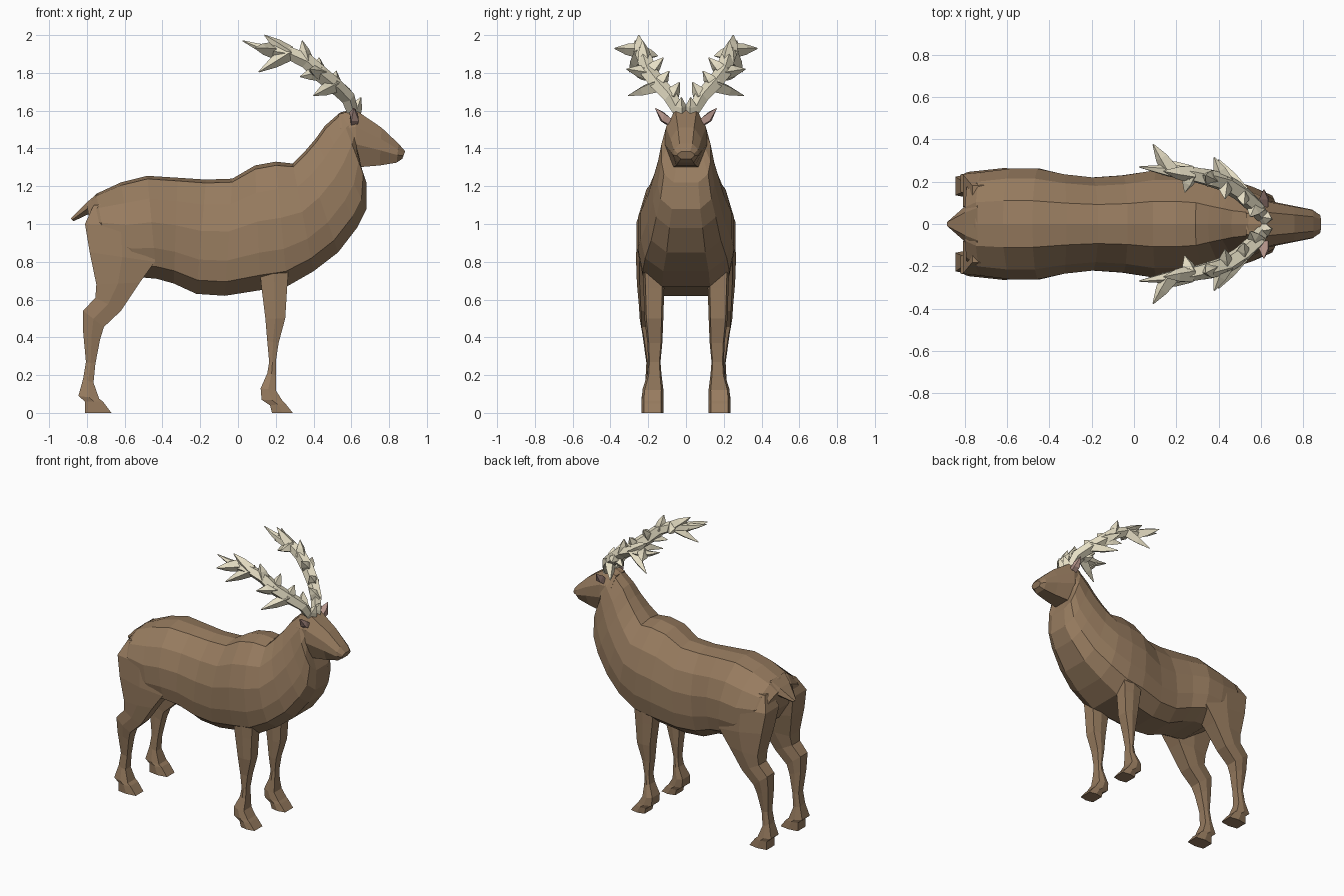
import bpy, bmesh, math
from mathutils import Vector


def material(name, rgb):
    m = bpy.data.materials.new(name)
    m.diffuse_color = (*rgb, 1)
    return m


FUR = material("fur", (0.31, 0.20, 0.115))
HORN = material("horn", (0.80, 0.74, 0.56))
PINK = material("ear_pink", (0.45, 0.29, 0.25))


def add_loft(bm, rings):
    rows = [[bm.verts.new(p) for p in ring] for ring in rings]
    n = len(rows[0])
    for a, b in zip(rows, rows[1:]):
        for i in range(n):
            j = (i + 1) % n
            bm.faces.new((a[i], a[j], b[j], b[i]))
    bm.faces.new(rows[0])
    bm.faces.new(rows[-1])


def finish(name, bm, mat, mirror=False):
    bmesh.ops.recalc_face_normals(bm, faces=bm.faces)
    me = bpy.data.meshes.new(name)
    bm.to_mesh(me)
    bm.free()
    me.materials.append(mat)
    ob = bpy.data.objects.new(name, me)
    bpy.context.collection.objects.link(ob)
    if mirror:
        ob.modifiers.new("mirror", 'MIRROR').use_axis = (False, True, False)
    return ob


def loft(name, rings, mat, mirror=False):
    bm = bmesh.new()
    add_loft(bm, rings)
    return finish(name, bm, mat, mirror)


def slab_ring(sec, half):
    # ring hung between a top point and a bottom point, symmetric in y
    xt, zt, xb, zb, w = sec
    right = [(xt + (xb - xt) * t, w * f, zt + (zb - zt) * t) for t, f in half]
    left = [(x, -y, z) for x, y, z in reversed(right)]
    return right + left[:-1] if half[0][1] == 0 else right + left


def leg_ring(sec):
    # six-sided ring between a back point and a front point
    xb, zb, xf, zf, y0, y1 = sec
    ring = []
    for t, s in ((0, .1), (0, .9), (.5, 1), (1, .9), (1, .1), (.5, 0)):
        ring.append((xb + (xf - xb) * t, y0 + (y1 - y0) * s, zb + (zf - zb) * t))
    return ring


# body and neck
body_half = [(0, 0), (.03, .42), (.22, .82), (.45, 1), (.70, 1), (.88, .90), (1, .5)]
body = [
    (-.80, 1.10, -.775, .95, .19),
    (-.75, 1.16, -.69, .82, .245),
    (-.62, 1.22, -.54, .72, .262),
    (-.48, 1.255, -.43, .71, .262),
    (-.32, 1.245, -.34, .685, .235),
    (-.17, 1.235, -.22, .63, .22),
    (-.03, 1.24, -.07, .62, .23),
    (.09, 1.31, .12, .65, .255),
    (.20, 1.33, .26, .67, .255),
    (.29, 1.32, .40, .75, .24),
    (.35, 1.38, .53, .85, .205),
    (.41, 1.45, .63, .98, .175),
    (.46, 1.52, .68, 1.08, .15),
    (.54, 1.59, .68, 1.22, .13),
    (.60, 1.605, .64, 1.32, .10),
]
loft("body", [slab_ring(s, body_half) for s in body], FUR)

# head
head_half = [(0, .5), (.3, .95), (.6, 1), (1, .6)]
head = [
    (.53, 1.58, .56, 1.34, .10),
    (.62, 1.605, .63, 1.30, .112),
    (.76, 1.51, .75, 1.31, .086),
    (.85, 1.425, .84, 1.325, .068),
    (.885, 1.385, .87, 1.345, .045),
]
loft("head", [slab_ring(s, head_half) for s in head], FUR)

# tail
tail_half = [(0, .6), (.5, 1), (1, .6)]
tail = [(-.74, 1.165, -.74, 1.08, .13), (-.80, 1.115, -.785, 1.055, .09),
        (-.885, 1.03, -.87, 1.015, .015)]
loft("tail", [slab_ring(s, tail_half) for s in tail], FUR)

# hind legs
hind = [
    (-.765, 1.10, -.50, 1.12, .10, .19),
    (-.81, 1.0, -.43, .98, .06, .255),
    (-.785, .85, -.44, .80, .08, .265),
    (-.75, .68, -.52, .69, .115, .26),
    (-.755, .61, -.62, .54, .135, .25),
    (-.82, .54, -.71, .455, .14, .245),
    (-.82, .43, -.73, .39, .145, .23),
    (-.805, .27, -.755, .26, .145, .21),
    (-.82, .18, -.765, .16, .14, .215),
    (-.845, .09, -.735, .075, .125, .235),
    (-.81, .06, -.715, .06, .125, .235),
    (-.81, 0, -.67, 0, .125, .235),
]
loft("hind_legs", [leg_ring(s) for s in hind], FUR, True)

# front legs
front = [
    (.11, .80, .27, .80, .115, .23),
    (.125, .66, .26, .66, .115, .225),
    (.145, .50, .25, .50, .12, .22),
    (.155, .38, .215, .37, .125, .205),
    (.165, .27, .20, .27, .135, .20),
    (.155, .21, .20, .20, .13, .205),
    (.12, .13, .20, .12, .12, .23),
    (.125, .07, .235, .065, .12, .235),
    (.17, .04, .25, .05, .12, .235),
    (.18, 0, .29, 0, .12, .235),
]
loft("front_legs", [leg_ring(s) for s in front], FUR, True)

# ears: thin leaf shape
ear = [[(.60, .07, 1.55), (.635, .08, 1.56), (.63, .08, 1.52), (.60, .08, 1.51)],
       [(.59, .115, 1.59), (.635, .115, 1.585), (.64, .125, 1.545), (.60, .135, 1.545)],
       [(.612, .162, 1.615), (.616, .162, 1.615), (.616, .163, 1.61), (.612, .163, 1.61)]]
loft("ears", ear, PINK, True)


def spike_rings(points, radii, n):
    # rings across a path of points
    pts = [Vector(p) for p in points]
    rings = []
    for i, p in enumerate(pts):
        d = (pts[min(i + 1, len(pts) - 1)] - pts[max(i - 1, 0)]).normalized()
        u = d.cross(Vector((.3, 1, .2))).normalized()
        v = d.cross(u)
        rings.append([p + radii[i] * (u * math.cos(a) + v * math.sin(a))
                      for a in (math.tau * k / n for k in range(n))])
    return rings


# antlers: bent beam with pointed tines
beam = [(.61, .03, 1.58), (.58, .08, 1.67), (.51, .145, 1.735), (.43, .195, 1.80),
        (.36, .215, 1.865), (.27, .235, 1.905), (.17, .25, 1.92), (.10, .26, 1.94), (.025, .27, 1.97)]
tines = [
    (0, (.65, .025, 1.67)), (1, (.55, .035, 1.75)), (2, (.40, .305, 1.68)), (2, (.52, .09, 1.81)),
    (3, (.38, .315, 1.82)), (3, (.33, .26, 1.78)), (3, (.43, .12, 1.88)), (4, (.34, .23, 1.97)),
    (5, (.24, .15, 1.89)), (5, (.14, .25, 2.0)), (5, (.11, .30, 1.805)), (6, (.09, .378, 1.93)),
]
bm = bmesh.new()
add_loft(bm, spike_rings(beam, [.03, .04, .043, .045, .042, .036, .03, .018, .003], 5))
for i, end in tines:
    a, b = Vector(beam[i]), Vector(end)
    add_loft(bm, spike_rings([a, a.lerp(b, .5), b], [.042, .03, .003], 4))
finish("antlers", bm, HORN, True)
